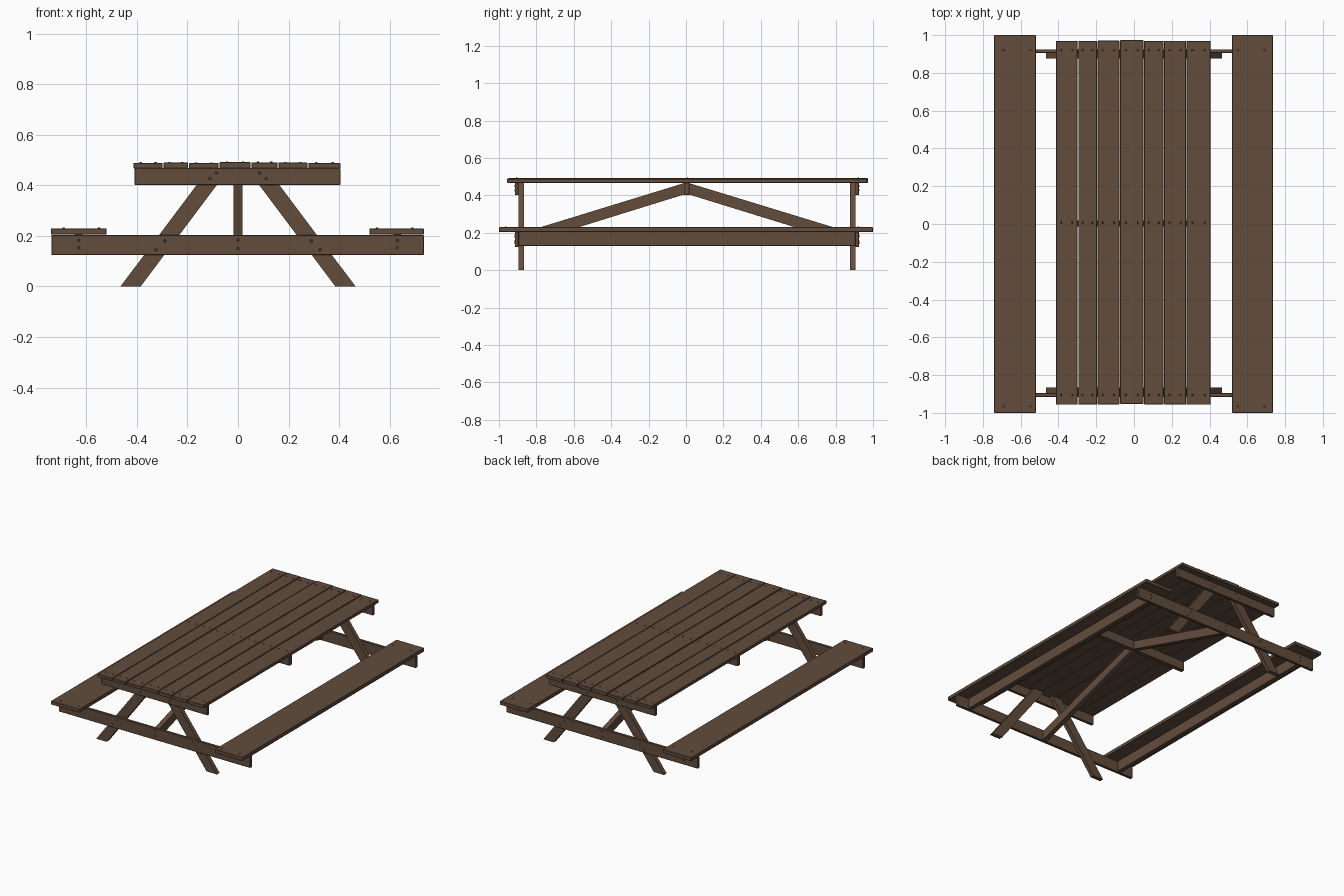
import bpy, bmesh, random
from mathutils import Vector, Matrix

random.seed(4)
if "Cube" in bpy.data.objects:
    bpy.data.objects.remove(bpy.data.objects["Cube"])

wood = bpy.data.materials.new("brown_wood")
wood.use_nodes = True
colour = (0.122, 0.073, 0.046, 1)
wood.diffuse_color = colour
bsdf = next(n for n in wood.node_tree.nodes if n.type == 'BSDF_PRINCIPLED')
bsdf.inputs["Base Color"].default_value = colour
bsdf.inputs["Roughness"].default_value = 0.8


def finish(name, bm):
    bmesh.ops.recalc_face_normals(bm, faces=bm.faces)
    mesh = bpy.data.meshes.new(name)
    bm.to_mesh(mesh)
    bm.free()
    mesh.materials.append(wood)
    obj = bpy.data.objects.new(name, mesh)
    bpy.context.collection.objects.link(obj)


def board(name, x, y, z, bevel=0.002):
    """Plank spanning the given ranges, with slightly worn edges."""
    bm = bmesh.new()
    size = Vector((x[1] - x[0], y[1] - y[0], z[1] - z[0]))
    mid = Vector((sum(x) / 2, sum(y) / 2, sum(z) / 2))
    bmesh.ops.create_cube(bm, size=1, matrix=Matrix.Translation(mid) @ Matrix.Diagonal(size).to_4x4())
    bmesh.ops.bevel(bm, geom=bm.edges[:], offset=bevel, segments=1, affect='EDGES')
    finish(name, bm)


def prism(name, corners, offset):
    """Flat outline pushed along an offset."""
    bm = bmesh.new()
    face = bm.faces.new([bm.verts.new(c) for c in corners])
    new = bmesh.ops.extrude_face_region(bm, geom=[face], use_keep_orig=True)["geom"]
    bmesh.ops.translate(bm, vec=offset, verts=[v for v in new if isinstance(v, bmesh.types.BMVert)])
    finish(name, bm)


def bolts(name, points, axis, radius=0.007, height=0.005):
    """Row of bolt heads standing out along an axis."""
    bm = bmesh.new()
    turn = Vector((0, 0, 1)).rotation_difference(Vector(axis)).to_matrix().to_4x4()
    for p in points:
        bmesh.ops.create_cone(bm, cap_ends=True, segments=8, radius1=radius, radius2=radius * 0.6,
                              depth=height, matrix=Matrix.Translation(p) @ turn)
    finish(name, bm)


# Table top slats
edges = [-0.415, -0.297, -0.195, -0.075, 0.052, 0.158, 0.277, 0.407]
top_points = []
for i, (a, b) in enumerate(zip(edges, edges[1:])):
    lift = random.uniform(-0.002, 0.002)
    shift = random.uniform(-0.003, 0.003)
    board(f"top_slat_{i + 1}", (a + 0.002, b - 0.002), (-0.954 + shift, 0.971 + shift),
          (0.467, 0.490 + lift))
    for y in (-0.905, 0.008, 0.92):
        for t in (0.25, 0.75):
            top_points.append((a + (b - a) * t, y, 0.491 + lift))
bolts("top_bolts", top_points, (0, 0, 1), 0.006, 0.004)

# Cleat under the middle of the table
board("middle_cleat", (-0.41, 0.405), (-0.012, 0.018), (0.402, 0.468))

# End frames: cleat, seat beam, two splayed legs, bolts, and diagonal strut
for end, s, inner in (("front", -1, -0.895), ("back", 1, 0.905)):
    outer = inner + s * 0.020
    span = sorted((inner, outer))
    board(f"{end}_cleat", (-0.41, 0.405), span, (0.402, 0.468))
    board(f"{end}_seat_beam", (-0.738, 0.735), span, (0.124, 0.204))
    heads = [(0, outer, 0.15), (0, outer, 0.185)]
    for side, m in (("left", 1), ("right", -1)):
        outline = [(0.385, 0), (0.465, 0), (0.115, 0.466), (0.035, 0.466)]
        prism(f"{end}_{side}_leg", [(m * x, inner, z) for x, z in outline], (0, -s * 0.029, 0))
        heads += [(m * x, outer, z) for x, z in
                  ((0.63, 0.155), (0.63, 0.182), (0.29, 0.18), (0.325, 0.145),
                   (0.085, 0.45), (0.112, 0.427))]
    bolts(f"{end}_frame_bolts", heads, (0, s, 0))
    y0 = 0.003 + s * 0.012
    strut = [(y0, 0.466), (inner, 0.194), (inner, 0.130), (y0, 0.405)]
    prism(f"{end}_strut", [(-0.017, y, z) for y, z in strut], (0.034, 0, 0))

# Benches with a stiffening rail beneath
for side, m, outer in (("left", 1, 0.735), ("right", -1, 0.74)):
    board(f"{side}_bench", sorted((m * 0.52, m * outer)), (-1, 1), (0.205, 0.230))
    board(f"{side}_bench_rail", sorted((m * 0.615, m * 0.645)), (-0.895, 0.905), (0.130, 0.206))
    bolts(f"{side}_bench_bolts", [(m * x, y, 0.231) for x in (0.55, 0.69) for y in (-0.965, 0.92)],
          (0, 0, 1), 0.006, 0.004)
